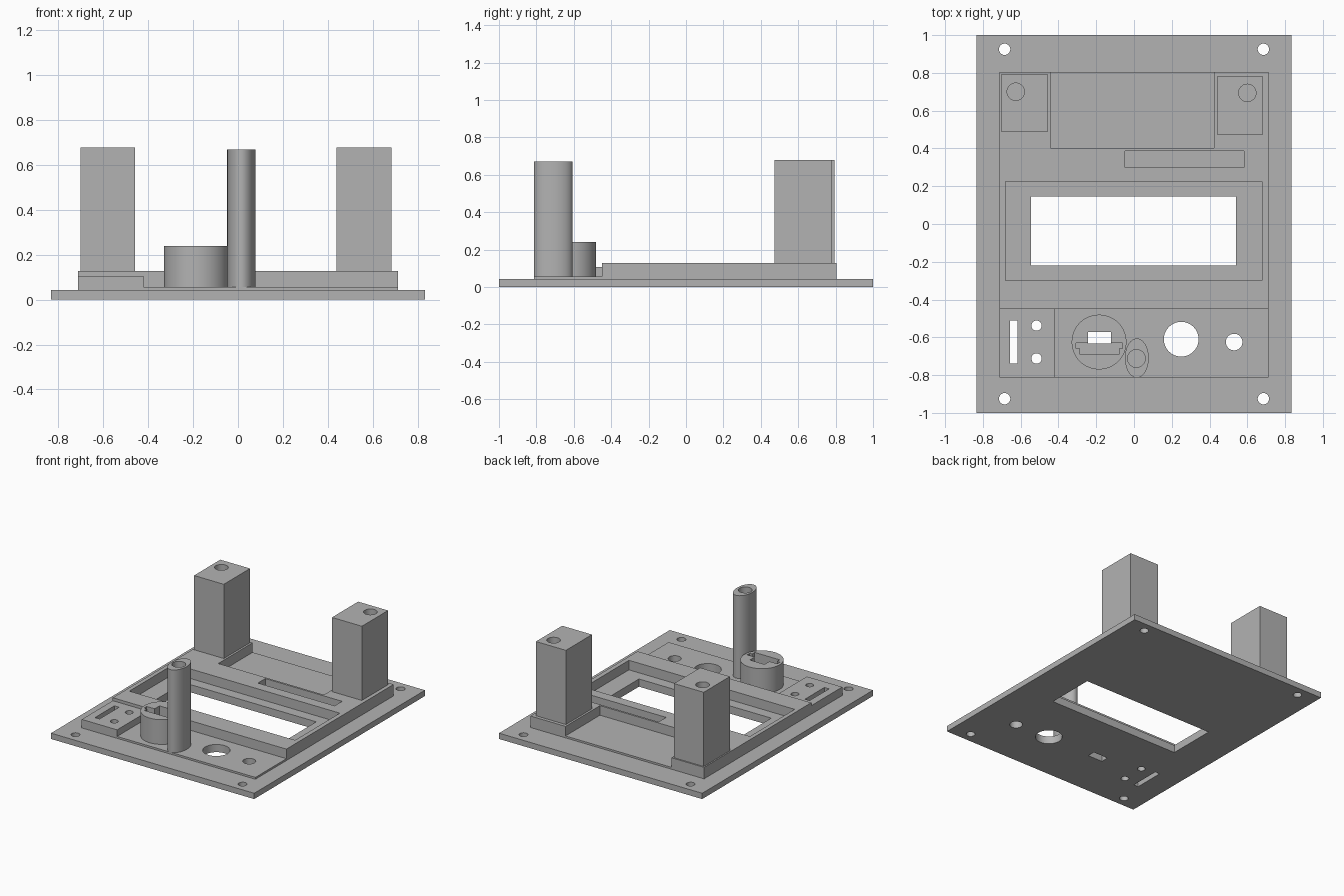
import bpy, math

if "Cube" in bpy.data.objects:
    bpy.data.objects.remove(bpy.data.objects["Cube"])

grey = bpy.data.materials.new("plain grey")
grey.use_nodes = True
grey.diffuse_color = (0.45, 0.45, 0.45, 1)
grey.node_tree.nodes["Principled BSDF"].inputs["Base Color"].default_value = grey.diffuse_color

BASE, PAD, FRAME, BLOCK = 0.043, 0.057, 0.128, 0.106


def box(name, x0, x1, y0, y1, z0, z1):
    bpy.ops.mesh.primitive_cube_add(size=1, location=((x0 + x1) / 2, (y0 + y1) / 2, (z0 + z1) / 2))
    return finish(name, (x1 - x0, y1 - y0, z1 - z0))


def tube(name, x, y, rx, ry, z0, z1):
    bpy.ops.mesh.primitive_cylinder_add(vertices=64, radius=1, depth=1, location=(x, y, (z0 + z1) / 2))
    return finish(name, (rx, ry, z1 - z0))


def finish(name, scale):
    ob = bpy.context.object
    ob.name = name
    ob.scale = scale
    bpy.ops.object.transform_apply(location=True, rotation=False, scale=True)
    ob.data.materials.append(grey)
    return ob


def hole(x, y, r, z0=-1, z1=1):
    return tube("cutter", x, y, r, r, z0, z1)


def slot(x0, x1, y0, y1, z0=-1, z1=1):
    return box("cutter", x0, x1, y0, y1, z0, z1)


def cut(targets, cutters):
    for ob in targets:
        bpy.context.view_layer.objects.active = ob
        for c in cutters:
            mod = ob.modifiers.new("cut", 'BOOLEAN')
            mod.operation = 'DIFFERENCE'
            mod.solver = 'EXACT'
            mod.object = c
            bpy.ops.object.modifier_apply(modifier=mod.name)
    for c in cutters:
        bpy.data.objects.remove(c)


# Stacked plates
base = box("base_plate", -0.833, 0.833, -1, 1, 0, BASE)
pad = box("inner_pad", -0.712, 0.712, -0.813, 0.805, BASE, PAD)
frame = box("raised_frame", -0.712, 0.712, -0.45, 0.805, PAD, FRAME)
block = box("switch_block", -0.712, -0.422, -0.813, -0.45, PAD, BLOCK)
socket = tube("round_socket", -0.185, -0.625, 0.145, 0.145, PAD, 0.24)

# Corner screw holes
cut([base], [hole(sx * 0.685, sy * 0.925, 0.03) for sx in (-1, 1) for sy in (-1, 1)])

# Rear bay, display recess and long groove in the frame
cut([frame], [slot(-0.443, 0.424, 0.402, 0.9),
              slot(-0.681, 0.678, -0.3, 0.224),
              slot(-0.047, 0.583, 0.3, 0.387)])

# Display window and panel holes
cut([base, pad], [slot(-0.545, 0.54, -0.22, 0.145),
                  hole(0.25, -0.61, 0.092),
                  hole(0.53, -0.625, 0.044)])

# Openings through the switch block
cut([base, pad, block], [slot(-0.656, -0.618, -0.738, -0.51),
                         hole(-0.516, -0.538, 0.027),
                         hole(-0.516, -0.712, 0.027)])

# Keyed opening in the socket
cut([base, pad, socket], [slot(-0.243, -0.122, -0.632, -0.573)])
cut([socket], [slot(-0.308, -0.06, -0.66, -0.63),
               slot(-0.285, -0.08, -0.69, -0.655)])

# Oval post
post = tube("oval_post", 0.015, -0.71, 0.063, 0.104, PAD, 0.67)
cut([post], [hole(0.013, -0.712, 0.047, 0.3, 1)])

# Rear square posts
left_post = box("rear_left_post", 0.439, 0.684, 0.474, 0.78, FRAME, 0.678)
right_post = box("rear_right_post", -0.702, -0.458, 0.488, 0.795, FRAME, 0.678)
cut([left_post], [hole(0.6, 0.694, 0.046, 0.35, 1)])
cut([right_post], [hole(-0.626, 0.7, 0.046, 0.35, 1)])

# Smooth round walls, keep edges sharp
for ob in (base, pad, frame, block, socket, post, left_post, right_post):
    bpy.ops.object.select_all(action='DESELECT')
    ob.select_set(True)
    bpy.context.view_layer.objects.active = ob
    bpy.ops.object.shade_smooth_by_angle(angle=math.radians(30))
